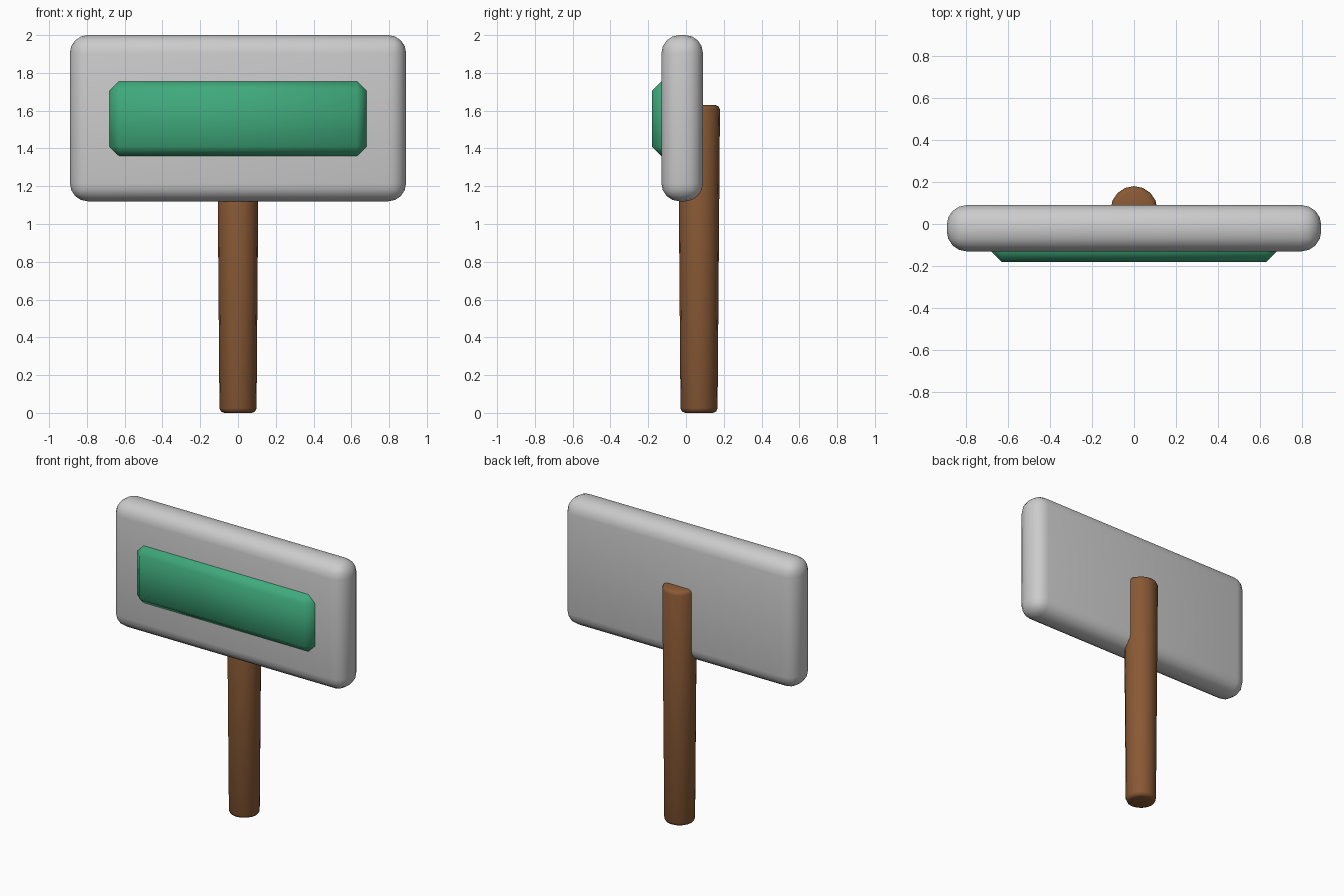
import bpy, math

if "Cube" in bpy.data.objects:
    bpy.data.objects.remove(bpy.data.objects["Cube"])


def paint(obj, name, rgb):
    mat = bpy.data.materials.new(name)
    mat.diffuse_color = (*rgb, 1)
    mat.use_nodes = True
    mat.node_tree.nodes["Principled BSDF"].inputs["Base Color"].default_value = mat.diffuse_color
    obj.data.materials.append(mat)


def bevel(obj, width, segments, smooth_angle):
    mod = obj.modifiers.new("bevel", 'BEVEL')
    mod.width = width
    mod.segments = segments
    mod.limit_method = 'ANGLE'
    mod.angle_limit = math.radians(40)
    bpy.context.view_layer.objects.active = obj
    bpy.ops.object.modifier_apply(modifier=mod.name)
    bpy.ops.object.shade_smooth_by_angle(angle=math.radians(smooth_angle))


def box(name, lo, hi, width, segments, smooth_angle):
    center = [(a + b) / 2 for a, b in zip(lo, hi)]
    bpy.ops.mesh.primitive_cube_add(size=1, location=center)
    obj = bpy.context.object
    obj.name = name
    obj.scale = [b - a for a, b in zip(lo, hi)]
    bpy.ops.object.transform_apply(location=False, rotation=False, scale=True)
    bevel(obj, width, segments, smooth_angle)
    return obj


# Rounded sign board
box("sign_board", (-0.89, -0.13, 1.12), (0.89, 0.09, 2.0), 0.095, 4, 40)

# Raised green panel with chamfered edges
panel = box("front_panel", (-0.68, -0.18, 1.36), (0.68, -0.06, 1.755), 0.05, 1, 50)
paint(panel, "green", (0.05, 0.40, 0.20))

# Slightly tapered wooden post behind the board
bpy.ops.mesh.primitive_cone_add(vertices=16, radius1=0.098, radius2=0.111,
                                depth=1.63, location=(0, 0.069, 0.815))
post = bpy.context.object
post.name = "post"
bevel(post, 0.025, 2, 50)
paint(post, "brown_wood", (0.25, 0.10, 0.035))
